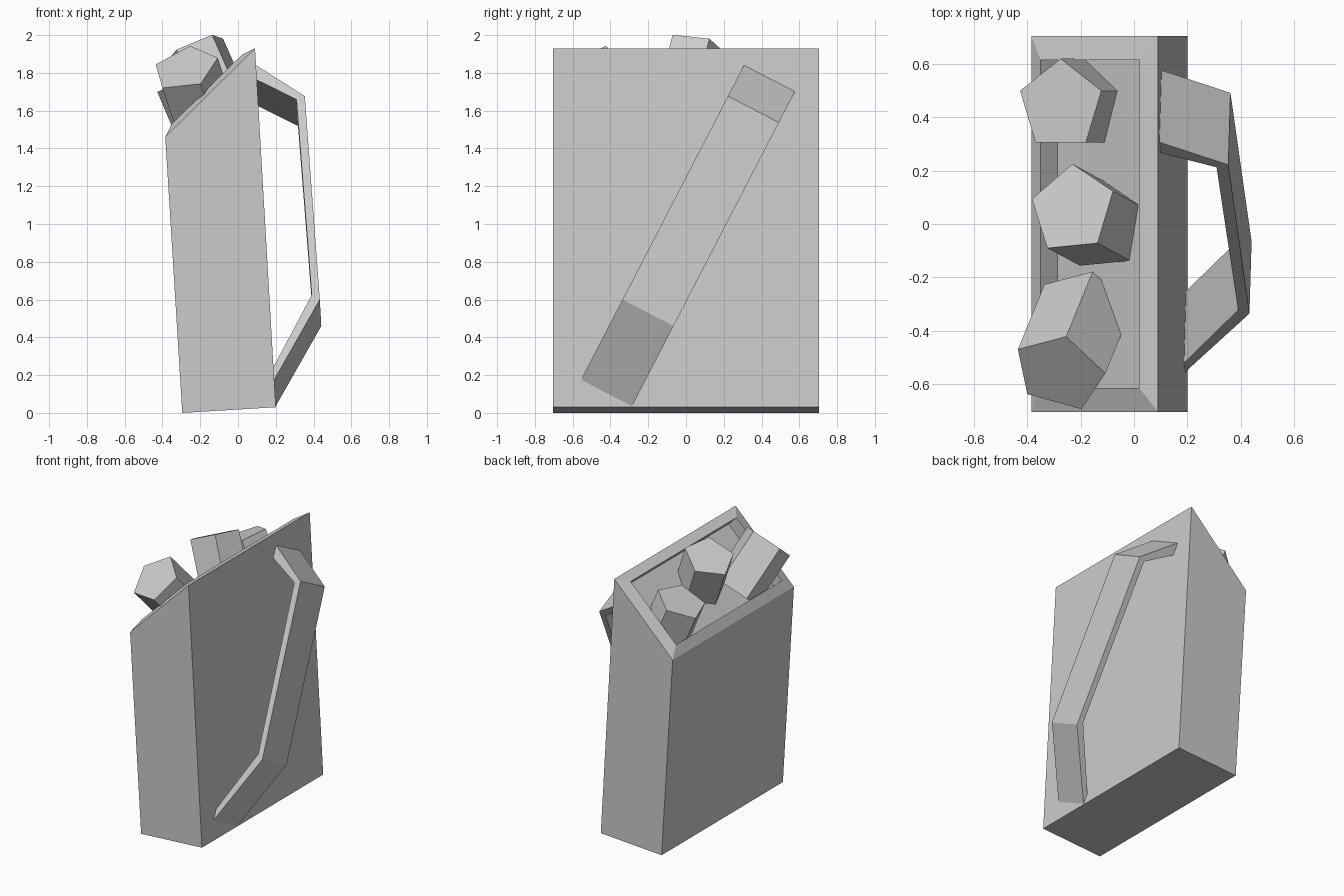
import bpy, bmesh, math
from mathutils import Vector

if "Cube" in bpy.data.objects:
    bpy.data.objects.remove(bpy.data.objects["Cube"])

grey = bpy.data.materials.new("light_grey")
grey.diffuse_color = (0.6, 0.6, 0.6, 1)
grey.use_nodes = True
grey.node_tree.nodes["Principled BSDF"].inputs["Base Color"].default_value = grey.diffuse_color


def loft(name, rings):
    """Join equal-sized rings of points with flat faces and cap both ends."""
    bm = bmesh.new()
    loops = [[bm.verts.new(p) for p in ring] for ring in rings]
    n = len(loops[0])
    for a, b in zip(loops, loops[1:]):
        for i in range(n):
            j = (i + 1) % n
            bm.faces.new((a[i], a[j], b[j], b[i]))
    bm.faces.new(loops[0])
    bm.faces.new(loops[-1])
    bmesh.ops.recalc_face_normals(bm, faces=bm.faces)
    me = bpy.data.meshes.new(name)
    bm.to_mesh(me)
    bm.free()
    me.materials.append(grey)
    ob = bpy.data.objects.new(name, me)
    bpy.context.collection.objects.link(ob)
    return ob


def rect(left, right, hy):
    """Rectangle spanned between two (x, z) points, mirrored in y."""
    return [(left[0], -hy, left[1]), (right[0], -hy, right[1]),
            (right[0], hy, right[1]), (left[0], hy, left[1])]


# Tall leaning container: slanted top, raised rim, shallow recess
HY = 0.705
bl, br = Vector((-0.295, 0.0)), Vector((0.20, 0.03))
tl, tr = Vector((-0.385, 1.46)), Vector((0.09, 1.93))
t = (tr - tl).normalized()
up = Vector((-t.y, t.x))
rl, rr = tl + t * 0.074 + up * 0.025, tr - t * 0.074 + up * 0.025
loft("container", [rect(bl, br, HY), rect(tl, tr, HY),
                   rect(rl, rr, HY - 0.09),
                   rect(rl - up * 0.09, rr - up * 0.09, HY - 0.09)])


# Five-sided blocks lying in the recess
def block(name, center, axis, first, radius, length):
    c, n = Vector(center), Vector(axis).normalized()
    a = Vector(first)
    a = (a - n * a.dot(n)).normalized()
    b = n.cross(a)
    top = [c + radius * (a * math.cos(k * math.tau / 5) + b * math.sin(k * math.tau / 5))
           for k in range(5)]
    loft(name, [top, [p - n * length for p in top]])


block("block_back", (-0.275, 0.446, 1.764), (-0.39, 0, 0.92), (0, 1, 0), 0.174, 0.31)
block("block_middle", (-0.231, 0.056, 1.93), (-0.394, 0.213, 0.894),
      (0, 0.169, -0.04), 0.174, 0.31)
block("block_front", (-0.279, -0.557, 1.826), (-0.25, -0.61, 0.755),
      (0.024, 0.132, 0.114), 0.18, 0.40)

# Slanted handle on the right side: profile of (distance along, distance out)
profile = [(0.0, -0.005), (0.487, 0.266), (1.70, 0.249), (1.888, -0.005),
           (1.80, -0.005), (1.68, 0.204), (0.515, 0.225), (0.075, -0.005)]


def handle_ring(side):
    ring = []
    for s, out in profile:
        y = -0.425 + 0.46 * s + side * 0.135
        z = 0.0975 + 0.888 * s - side * 0.07
        ring.append((0.20 - 0.0579 * (z - 0.03) + out, y, z))
    return ring


loft("handle", [handle_ring(-1), handle_ring(1)])
